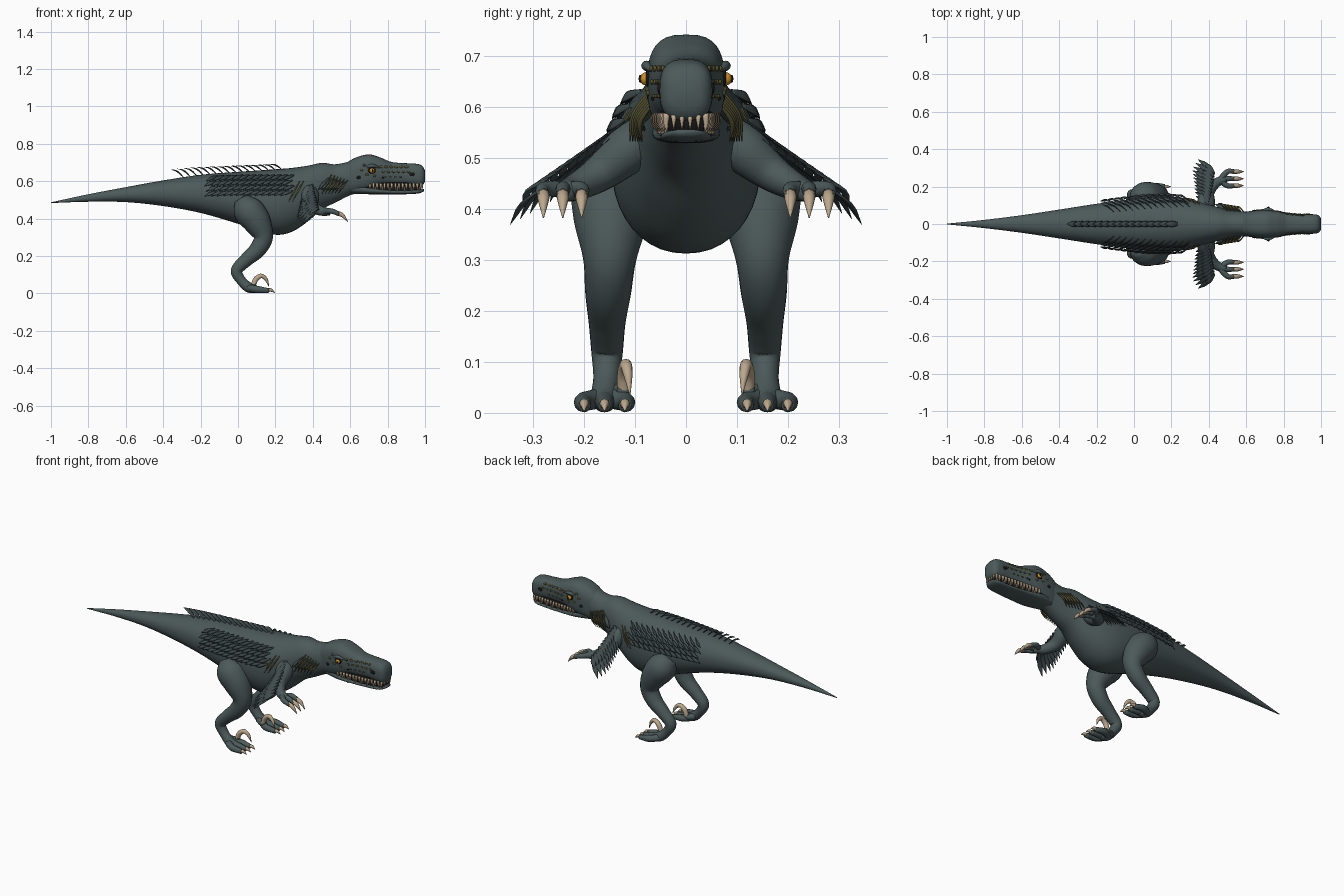
import bpy, bmesh, math
from mathutils import Vector

if "Cube" in bpy.data.objects:
    bpy.data.objects.remove(bpy.data.objects["Cube"])


def material(name, r, g, b):
    m = bpy.data.materials.new(name)
    m.use_nodes = True
    m.diffuse_color = (r, g, b, 1)
    node = m.node_tree.nodes["Principled BSDF"]
    node.inputs["Base Color"].default_value = (r, g, b, 1)
    node.inputs["Roughness"].default_value = 0.7
    return m


SKIN = material("slate skin", 0.072, 0.1, 0.102)
PLUME = material("dark slate feather", 0.05, 0.07, 0.072)
OLIVE = material("olive scale", 0.09, 0.08, 0.03)
HORN = material("tan claw", 0.5, 0.39, 0.27)
AMBER = material("amber eye", 0.6, 0.27, 0.02)
DARK = material("near black", 0.01, 0.009, 0.009)


def finish(name, bm, mat, mirror=False):
    bmesh.ops.recalc_face_normals(bm, faces=bm.faces)
    for f in bm.faces:
        f.smooth = True
    mesh = bpy.data.meshes.new(name)
    bm.to_mesh(mesh)
    bm.free()
    mesh.materials.append(mat)
    ob = bpy.data.objects.new(name, mesh)
    bpy.context.collection.objects.link(ob)
    if mirror:
        mod = ob.modifiers.new("Mirror", "MIRROR")
        mod.use_axis = (False, True, False)
        mod.use_mirror_merge = False
    return ob


def at(keys, t):
    """Smooth value at t; the first item of each key is its parameter."""
    i = max(0, min(len(keys) - 2, sum(k[0] <= t for k in keys) - 1))
    a, b = keys[i], keys[i + 1]
    p, q = keys[max(i - 1, 0)], keys[min(i + 2, len(keys) - 1)]
    h = b[0] - a[0]
    u = (t - a[0]) / h
    out = []
    for j in range(1, len(a)):
        m = (b[j] - p[j]) / (b[0] - p[0]) * h
        n = (q[j] - a[j]) / (q[0] - a[0]) * h
        d = b[j] - a[j]
        out.append(a[j] + u * (m + u * (3 * d - 2 * m - n + u * (m + n - 2 * d))))
    return out


def skin(bm, rings):
    rows = [[bm.verts.new(p) for p in ring] for ring in rings]
    n = len(rows[0])
    for a, b in zip(rows, rows[1:]):
        for k in range(n):
            bm.faces.new((a[k], a[(k + 1) % n], b[(k + 1) % n], b[k]))
    bm.faces.new(rows[0])
    bm.faces.new(rows[-1])


def hull(name, keys, mat, power=2.0, steps=60, segs=32):
    """Skin upright sections (x, top, bottom, half width) along x."""
    bm = bmesh.new()
    rings = []
    for i in range(steps + 1):
        x = keys[0][0] + (keys[-1][0] - keys[0][0]) * i / steps
        top, bot, w = at(keys, x)
        ring = []
        for k in range(segs):
            c, s = math.cos(math.tau * k / segs), math.sin(math.tau * k / segs)
            ring.append((x, w * math.copysign(abs(c) ** (2 / power), c),
                         (top + bot) / 2 + (top - bot) / 2 * math.copysign(abs(s) ** (2 / power), s)))
        rings.append(ring)
    skin(bm, rings)
    return finish(name, bm, mat)


def on_side(keys, x, z, power=2.0):
    """Point of a hull's +y side at x and height z."""
    top, bot, w = at(keys, x)
    s = min(1, abs(z - (top + bot) / 2) / ((top - bot) / 2))
    return Vector((x, w * (1 - s ** power) ** (1 / power), z))


def tube(bm, pts, radii, side=(0, 1, 0), flat=1.0, steps=12, segs=12):
    """Tapered tube through pts; flat scales its thickness across side."""
    pts = [Vector(p) for p in pts]
    keys, dist = [], 0
    for i, p in enumerate(pts):
        dist += (p - pts[i - 1]).length if i else 0
        keys.append((dist, *p, radii[i]))
    samples = [at(keys, dist * i / steps) for i in range(steps + 1)]
    rings = []
    for i, s in enumerate(samples):
        t = Vector(samples[min(i + 1, steps)][:3]) - Vector(samples[max(i - 1, 0)][:3])
        t.normalize()
        u = Vector(side)
        u = (u - t * u.dot(t)).normalized()
        v = t.cross(u)
        r = max(s[3], 0.0008)
        rings.append([Vector(s[:3]) + r * (u * math.cos(a) + v * math.sin(a) * flat)
                      for a in (math.tau * k / segs for k in range(segs))])
    skin(bm, rings)


def leaf(bm, root, tip, width, side, lift=(0, 0, 0)):
    root, tip = Vector(root), Vector(tip)
    mid = root.lerp(tip, 0.55) + Vector(lift)
    tube(bm, (root, mid, tip), (width * 0.4, width, 0.001), side, 0.25, 7, 8)


def ball(bm, loc, size):
    made = bmesh.ops.create_uvsphere(bm, u_segments=14, v_segments=8, radius=1)["verts"]
    bmesh.ops.scale(bm, vec=size, verts=made)
    bmesh.ops.translate(bm, vec=loc, verts=made)


# Body from tail tip to neck
BODY = [(-1, .487, .483, .002), (-.8, .53, .49, .022), (-.6, .568, .488, .047), (-.4, .604, .467, .077),
        (-.2, .634, .43, .108), (0, .65, .372, .135), (.12, .658, .33, .145), (.22, .665, .313, .145),
        (.3, .672, .335, .132), (.38, .684, .39, .11), (.45, .698, .45, .09), (.52, .69, .485, .073),
        (.6, .705, .525, .066), (.66, .71, .54, .06)]
hull("body", BODY, SKIN, 2.15, 90, 40)

# Head, jaw and mouth
SKULL = [(.54, .67, .53, .05), (.62, .722, .537, .069), (.7, .743, .55, .076), (.76, .727, .574, .07),
         (.82, .703, .578, .058), (.9, .696, .578, .052), (.96, .692, .574, .052), (.988, .68, .578, .046),
         (1, .655, .6, .03)]
JAW = [(.6, .6, .533, .05), (.7, .572, .53, .066), (.8, .556, .53, .06), (.9, .553, .53, .052),
       (.97, .556, .535, .045), (.995, .557, .546, .025)]
MOUTH = [(.68, .6, .54, .06), (.8, .6, .54, .052), (.9, .6, .54, .045), (.98, .6, .545, .035)]
hull("skull", SKULL, SKIN, 2.8)
hull("lower_jaw", JAW, SKIN, 2.6, 30)
hull("mouth_inside", MOUTH, DARK, 4, 12)

teeth = bmesh.new()
for i in range(15):
    x = .705 + i * .0195
    w = at(MOUTH, x)[2] + .002
    tube(teeth, ((x, w, .588), (x, w + .002, .572), (x + .002, w, .552)), (.007, .006, .001), steps=4, segs=6)
    if i % 2:
        tube(teeth, ((x + .01, w - .002, .548), (x + .01, w, .572)), (.005, .001), steps=3, segs=6)
for y in (.008, .024):
    tube(teeth, ((.985, y, .585), (.988, y, .556)), (.006, .001), steps=3, segs=6)
finish("teeth", teeth, HORN, True)

# Eyes with dark sockets, pupils and brows
sockets, eyes, pupils, brows = (bmesh.new() for _ in range(4))
ball(sockets, (.715, .072, .657), (.022, .01, .018))
ball(eyes, (.717, .078, .656), (.014, .013, .013))
ball(pupils, (.72, .09, .656), (.004, .003, .008))
tube(brows, ((.68, .068, .67), (.715, .078, .682), (.76, .066, .672)), (.004, .01, .003))
finish("eye_sockets", sockets, DARK, True)
finish("eyes", eyes, AMBER, True)
finish("pupils", pupils, DARK, True)
finish("brows", brows, SKIN, True)

# Olive face scales, nostrils and ear holes
scales, holes = bmesh.new(), bmesh.new()
for row, (z, count) in enumerate(((.676, 6), (.65, 6), (.622, 4))):
    for i in range(count):
        r = .009 - .002 * row
        p = on_side(SKULL, .765 + .027 * i + .012 * row, z, 2.8)
        ball(scales, p, (r * 1.25, .004, r * .75))
for x, z in ((.66, .66), (.675, .685), (.69, .635), (.73, .628)):
    ball(scales, on_side(SKULL, x, z, 2.8), (.009, .005, .006))
for x, z, r in ((.93, .637, .014), (.645, .62, .011), (.775, .618, .006)):
    ball(holes, on_side(SKULL, x, z, 2.8), (r, .004, r * .75))
finish("face_scales", scales, OLIVE, True)
finish("nostrils_and_ears", holes, DARK, True)

# Legs, toes and claws
legs, claws = bmesh.new(), bmesh.new()
tube(legs, ((.02, .125, .5), (.05, .14, .45), (.1, .147, .385), (.135, .15, .3), (.105, .153, .235),
            (.04, .155, .175), (-.008, .155, .12), (.018, .156, .068), (.06, .16, .03), (.1, .16, .02)),
     (.045, .08, .075, .052, .045, .036, .031, .026, .027, .018), steps=48, segs=20)
for y in (.12, .16, .2):
    tube(legs, ((.045, .16, .03), (.1, y, .022), (.165, y, .014)), (.02, .019, .013), steps=10)
    tube(claws, ((.155, y, .016), (.175, y, .018), (.197, y, .004)), (.01, .009, .001), steps=6, segs=8)
tube(legs, ((.04, .145, .04), (.075, .125, .035), (.09, .122, .05)), (.02, .016, .012))
tube(claws, ((.08, .122, .035), (.095, .121, .075), (.125, .118, .094), (.15, .114, .075), (.166, .11, .035)),
     (.013, .014, .012, .009, .001), steps=16)
finish("legs", legs, SKIN, True)

# Arms, fingers and hand claws
arms = bmesh.new()
tube(arms, ((.37, .06, .56), (.385, .11, .52), (.395, .17, .47), (.44, .22, .442), (.49, .24, .435)),
     (.04, .048, .036, .026, .02), (1, 0, 0.3), steps=24, segs=16)
for y in (.205, .242, .28):
    tube(arms, ((.46, .235, .438), (.5, y, .44), (.54, y, .425)), (.018, .014, .012))
    tube(claws, ((.53, y, .43), (.558, y, .418), (.587, y, .383)), (.012, .011, .001), steps=7, segs=8)
finish("arms", arms, SKIN, True)
finish("claws", claws, HORN, True)

# Overlapping fan feathers along each arm
fan = bmesh.new()
inner, outer = Vector((.4, .1, .575)), Vector((.43, .265, .452))
for layer, reach in enumerate((1, .62)):
    for i in range(11):
        u = i / 10
        root = inner.lerp(outer, u)
        tip = Vector((.33, .15, .48)).lerp(Vector((.305, .345, .37)), u)
        if u > .75:
            tip.x += (u - .75) * .15
        up = Vector((0, .006, .008)) * layer
        leaf(fan, root + up, root.lerp(tip, reach) + up, .014, outer - inner, (0, .008, .008))
finish("arm_feathers", fan, PLUME, True)

# Crest feathers along the spine
crest = bmesh.new()
for i in range(16):
    x = .24 - .035 * i
    top = at(BODY, x)[0]
    leaf(crest, (x, 0, top - .008), (x - .075, 0, top + .022 + .0012 * i), .017, (0, 1, 0), (0, 0, .012))
finish("spine_feathers", crest, PLUME)

# Rows of flank feathers lying on the body
flank = bmesh.new()
for row in range(4):
    for i in range(13):
        x = .3 - .034 * i - .01 * (row % 2)
        z = .632 - .028 * row - .03 * max(0, .05 - x)
        root = on_side(BODY, x, z, 2.15)
        tip = on_side(BODY, x - .062, z - .03, 2.15) + Vector((0, .014, .004))
        leaf(flank, root, tip, .01, (.3, -.4, .8), (0, .007, .003))
finish("flank_feathers", flank, PLUME, True)

# Neck fringe: olive quills over short feathers
quills, ruff = bmesh.new(), bmesh.new()
for i in range(6):
    x = .5 + .017 * i
    root = on_side(BODY, x, .635 - .006 * i, 2.15)
    tip = on_side(BODY, x - .05, .545, 2.15) + Vector((0, .022, -.012))
    tube(quills, (root, root.lerp(tip, .5) + Vector((0, .014, 0)), tip), (.003, .005, .001), steps=8, segs=6)
    leaf(ruff, root + Vector((-.015, 0, -.01)), tip + Vector((-.02, -.004, .02)), .011, (.8, 0, .5), (0, .01, 0))
for x in (.33, .35):
    root, tip = on_side(BODY, x, .6, 2.15), on_side(BODY, x - .06, .49, 2.15)
    tube(quills, (root, root.lerp(tip, .5) + Vector((0, .008, 0)), tip), (.002, .005, .001), steps=8, segs=6)
finish("neck_quills", quills, OLIVE, True)
finish("neck_feathers", ruff, PLUME, True)
